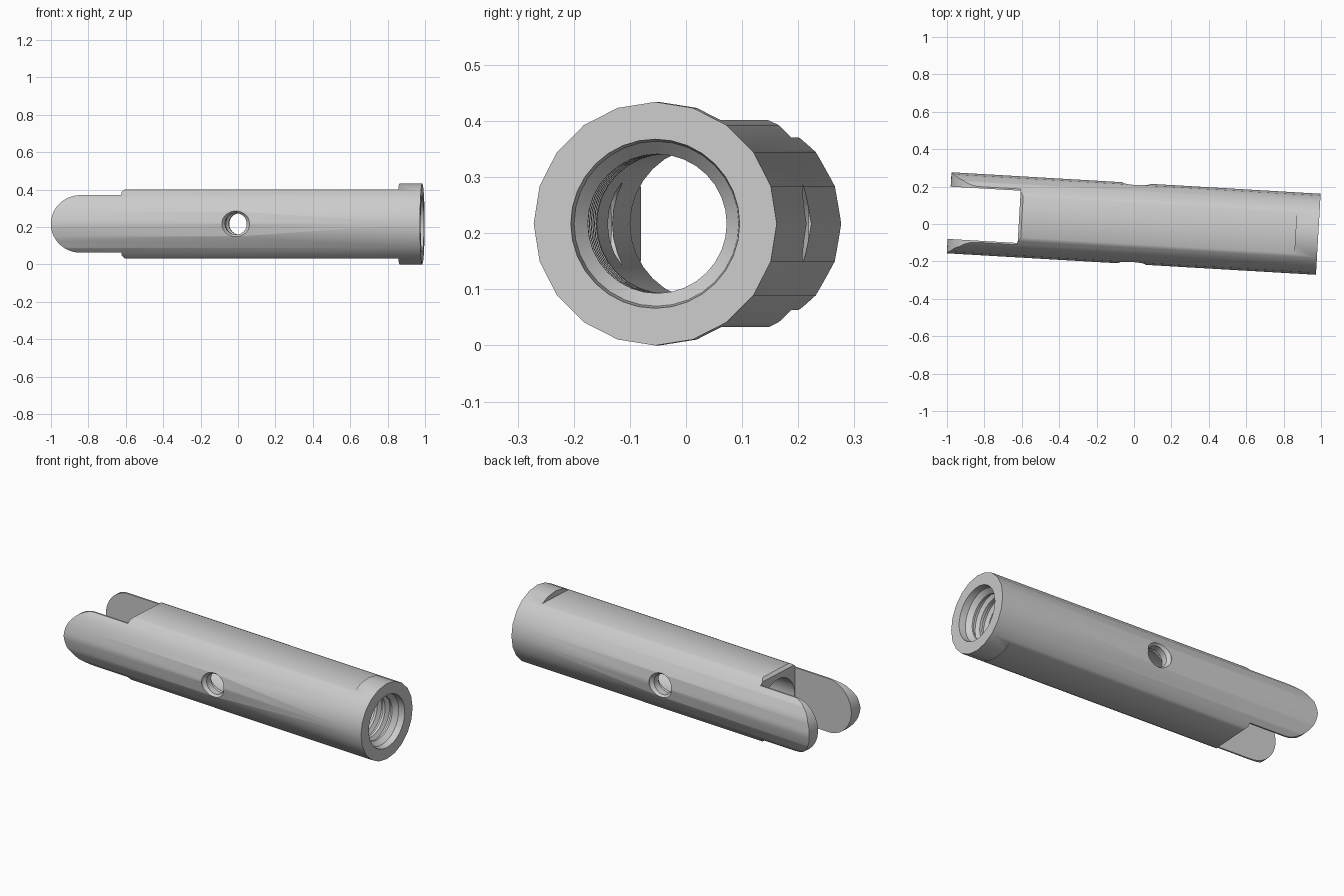
import bpy, bmesh, math
from mathutils import Matrix, Vector

cube = bpy.data.objects.get("Cube")
if cube:
    bpy.data.objects.remove(cube, do_unlink=True)

steel = bpy.data.materials.new("light_grey_steel")
steel.use_nodes = True
GREY = (0.6, 0.6, 0.6, 1)
steel.diffuse_color = GREY
steel.node_tree.nodes["Principled BSDF"].inputs["Base Color"].default_value = GREY


def finish(name, bm):
    bmesh.ops.recalc_face_normals(bm, faces=bm.faces)
    mesh = bpy.data.meshes.new(name)
    bm.to_mesh(mesh)
    bm.free()
    mesh.materials.append(steel)
    obj = bpy.data.objects.new(name, mesh)
    bpy.context.collection.objects.link(obj)
    return obj


def lathe(name, profile, sides, axis="X"):
    """Closed solid of revolution from (position, radius) pairs."""
    bm = bmesh.new()
    rings = []
    for pos, r in profile:
        ring = []
        for i in range(sides):
            a = math.tau * i / sides
            u, v = r * math.cos(a), r * math.sin(a)
            ring.append(bm.verts.new((pos, u, v) if axis == "X" else (u, pos, v)))
        rings.append(ring)
    for a, b in zip(rings, rings[1:]):
        for i in range(sides):
            j = (i + 1) % sides
            bm.faces.new((a[i], a[j], b[j], b[i]))
    bm.faces.new(rings[0])
    bm.faces.new(rings[-1])
    return finish(name, bm)


def extrude_y(name, outline, half):
    """Side outline in x and z, extruded across y."""
    bm = bmesh.new()
    face = bm.faces.new([bm.verts.new((x, -half, z)) for x, z in outline])
    out = bmesh.ops.extrude_face_region(bm, geom=[face])
    verts = [g for g in out["geom"] if isinstance(g, bmesh.types.BMVert)]
    bmesh.ops.translate(bm, verts=verts, vec=(0, 2 * half, 0))
    return finish(name, bm)


def cut(target, cutter, operation):
    mod = target.modifiers.new(cutter.name, "BOOLEAN")
    mod.object, mod.operation, mod.solver = cutter, operation, "EXACT"
    bpy.context.view_layer.objects.active = target
    bpy.ops.object.modifier_apply(modifier=mod.name)
    bpy.data.objects.remove(cutter, do_unlink=True)


# Round bar
R, TIP, END, SHOULDER = 0.217, -0.99, 0.987, -0.615
body = lathe("clevis_tube", [(TIP - 0.05, R), (END, R)], 20)

# Side outline: collar, flats, shoulder and rounded fork tip
PRONG = 0.154
upper = [(1.1, 0.3), (0.865, 0.3), (0.865, 0.1845), (SHOULDER + 0.015, 0.1845),
         (SHOULDER, 0.17), (SHOULDER, PRONG)]
centre = TIP + PRONG
arc = [(centre - PRONG * math.sin(t), PRONG * math.cos(t))
       for t in (math.pi * i / 24 for i in range(25))]
lower = [(x, -z) for x, z in reversed(upper)]
cut(body, extrude_y("side_outline", upper + arc + lower, 0.4), "INTERSECT")

# Slot between the two prongs
slot = [(-1.2, -0.3), (SHOULDER, -0.3), (SHOULDER, 0.3), (-1.2, 0.3)]
cut(body, extrude_y("fork_slot", slot, 0.14), "DIFFERENCE")

# Stepped bore with thread grooves behind the mouth
bore = [(-0.7, 0.138), (0.62, 0.138), (0.64, 0.124)]
for i in range(5):
    x = 0.67 + 0.052 * i
    bore += [(x, 0.124), (x + 0.012, 0.146), (x + 0.024, 0.146), (x + 0.036, 0.124)]
bore += [(0.925, 0.124), (0.95, 0.147), (1.05, 0.157)]
cut(body, lathe("bore", bore, 32), "DIFFERENCE")

# Cross pin hole, countersunk on both faces of each prong
half = [(0.13, 0.073), (0.14, 0.073), (0.155, 0.058), (0.193, 0.058), (0.212, 0.074), (0.25, 0.074)]
pin = [(-y, r) for y, r in reversed(half)] + half
cut(body, lathe("pin_hole", pin, 32, "Y"), "DIFFERENCE")

# Smooth shading, then the slight turn in plan
bpy.ops.object.select_all(action="DESELECT")
body.select_set(True)
bpy.context.view_layer.objects.active = body
bpy.ops.object.shade_smooth_by_angle(angle=math.radians(30))
body.data.transform(Matrix.Translation(Vector((0, 0.0025, R))) @ Matrix.Rotation(math.radians(-3.33), 4, "Z"))
